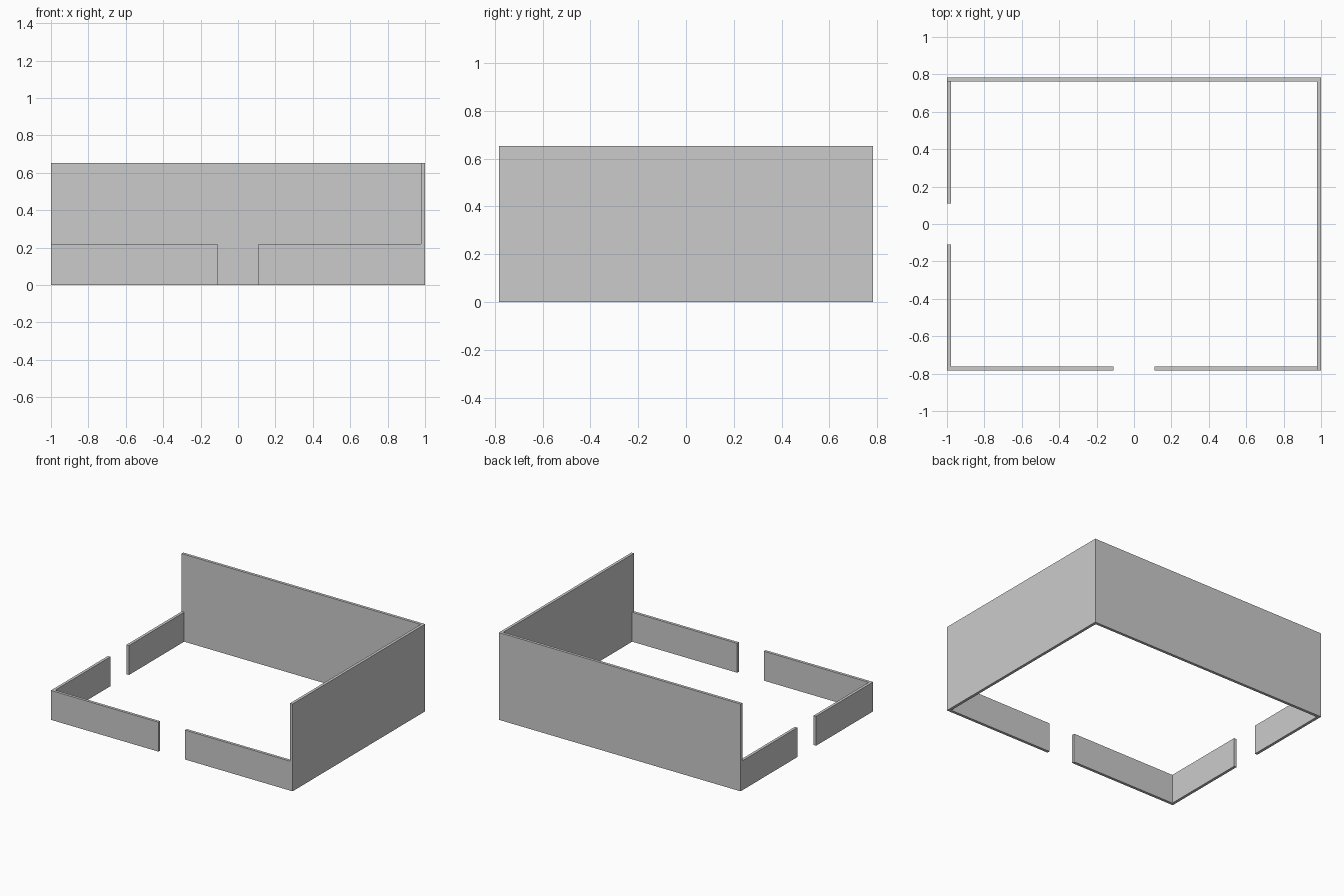
import bpy, bmesh

if "Cube" in bpy.data.objects:
    bpy.data.objects.remove(bpy.data.objects["Cube"])

X, Y = 1.0, 0.783        # outer half extents
T = 0.021                # wall thickness
HIGH, LOW = 0.653, 0.22  # wall heights
GAP = 0.11               # half width of door openings


def wall(name, plan, height):
    """Extrude a counter-clockwise floor plan up from the ground."""
    bm = bmesh.new()
    base = bm.faces.new([bm.verts.new((x, y, 0)) for x, y in plan])
    top = bmesh.ops.extrude_face_region(bm, geom=[base], use_keep_orig=True)
    verts = [v for v in top["geom"] if isinstance(v, bmesh.types.BMVert)]
    bmesh.ops.translate(bm, verts=verts, vec=(0, 0, height))
    bmesh.ops.recalc_face_normals(bm, faces=bm.faces)
    mesh = bpy.data.meshes.new(name)
    bm.to_mesh(mesh)
    bm.free()
    obj = bpy.data.objects.new(name, mesh)
    bpy.context.collection.objects.link(obj)


def rect(x0, x1, y0, y1):
    return [(x0, y0), (x1, y0), (x1, y1), (x0, y1)]


# Tall back and right walls, one L-shaped piece
wall("tall_back_right_wall",
     [(X, -Y), (X, Y), (-X, Y), (-X, Y - T), (X - T, Y - T), (X - T, -Y)], HIGH)

# Low front-left corner between the two openings
wall("low_corner_wall",
     [(-X, -Y), (-GAP, -Y), (-GAP, -Y + T), (-X + T, -Y + T),
      (-X + T, -GAP), (-X, -GAP)], LOW)

# Low walls on the far side of each opening
wall("low_front_wall", rect(GAP, X - T, -Y, -Y + T), LOW)
wall("low_left_wall", rect(-X, -X + T, GAP, Y - T), LOW)
